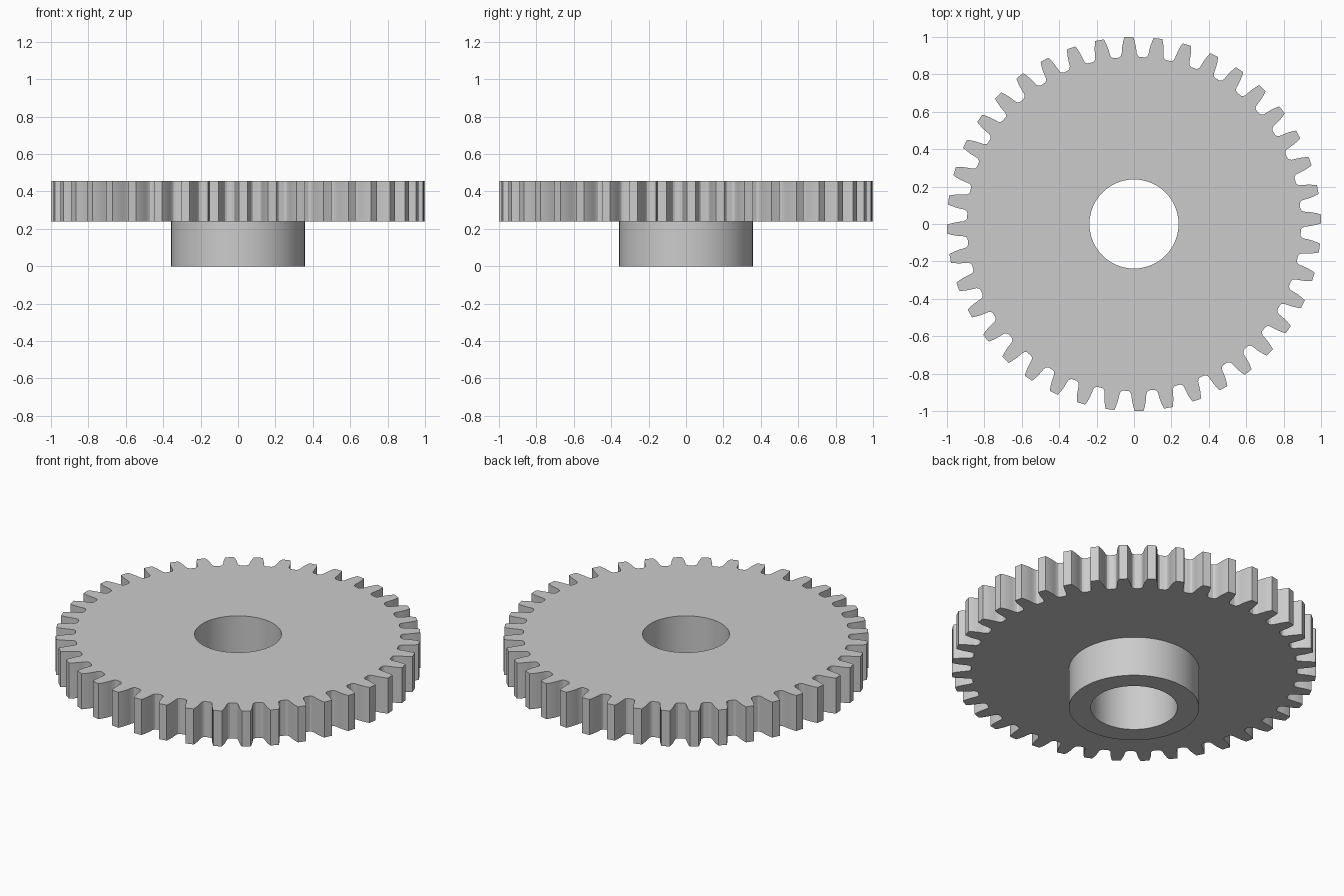
import bpy
import bmesh
from math import cos, sin, pi

cube = bpy.data.objects.get("Cube")
if cube:
    bpy.data.objects.remove(cube, do_unlink=True)

TEETH = 40
PITCH = 2 * pi / TEETH
PHASE = 0.028             # turn of the first tooth
BORE, HUB = 0.238, 0.357  # radii
HUB_TOP, TOP = 0.24, 0.455

# Half tooth, tip to root: radius and half angle
HALF = [(1.0, 0.0235), (0.98, 0.0305), (0.955, 0.0370), (0.93, 0.0415),
        (0.91, 0.0445), (0.899, 0.051), (0.893, 0.062)]
tooth = [(r, -a) for r, a in reversed(HALF)] + HALF
outline = [(r, PHASE + i * PITCH + a) for i in range(TEETH) for r, a in tooth]

steel = bpy.data.materials.new("grey_steel")
steel.use_nodes = True
grey = (0.6, 0.6, 0.6, 1)
steel.diffuse_color = grey
steel.node_tree.nodes["Principled BSDF"].inputs["Base Color"].default_value = grey


def ring_part(name, rings):
    """Join successive rings, each a radius (None = toothed outline) and height."""
    bm = bmesh.new()
    loops = []
    for radius, z in rings:
        loops.append([bm.verts.new(((radius or r) * cos(a), (radius or r) * sin(a), z))
                      for r, a in outline])
    n = len(outline)
    for a, b in zip(loops, loops[1:]):
        for j in range(n):
            k = (j + 1) % n
            bm.faces.new((a[j], b[j], b[k], a[k]))
    mesh = bpy.data.meshes.new(name)
    bm.to_mesh(mesh)
    bm.free()
    mesh.materials.append(steel)
    obj = bpy.data.objects.new(name, mesh)
    bpy.context.collection.objects.link(obj)
    bpy.ops.object.select_all(action='DESELECT')
    obj.select_set(True)
    bpy.context.view_layer.objects.active = obj
    bpy.ops.object.shade_smooth_by_angle(angle=pi / 9)
    return obj


# Toothed wheel: bore wall, top face, teeth, underside
ring_part("toothed_wheel", [(BORE, HUB_TOP), (BORE, TOP), (None, TOP),
                            (None, HUB_TOP), (HUB, HUB_TOP)])
# Hub: outer wall, bottom rim, bore wall
ring_part("hub", [(HUB, HUB_TOP), (HUB, 0), (BORE, 0), (BORE, HUB_TOP)])
